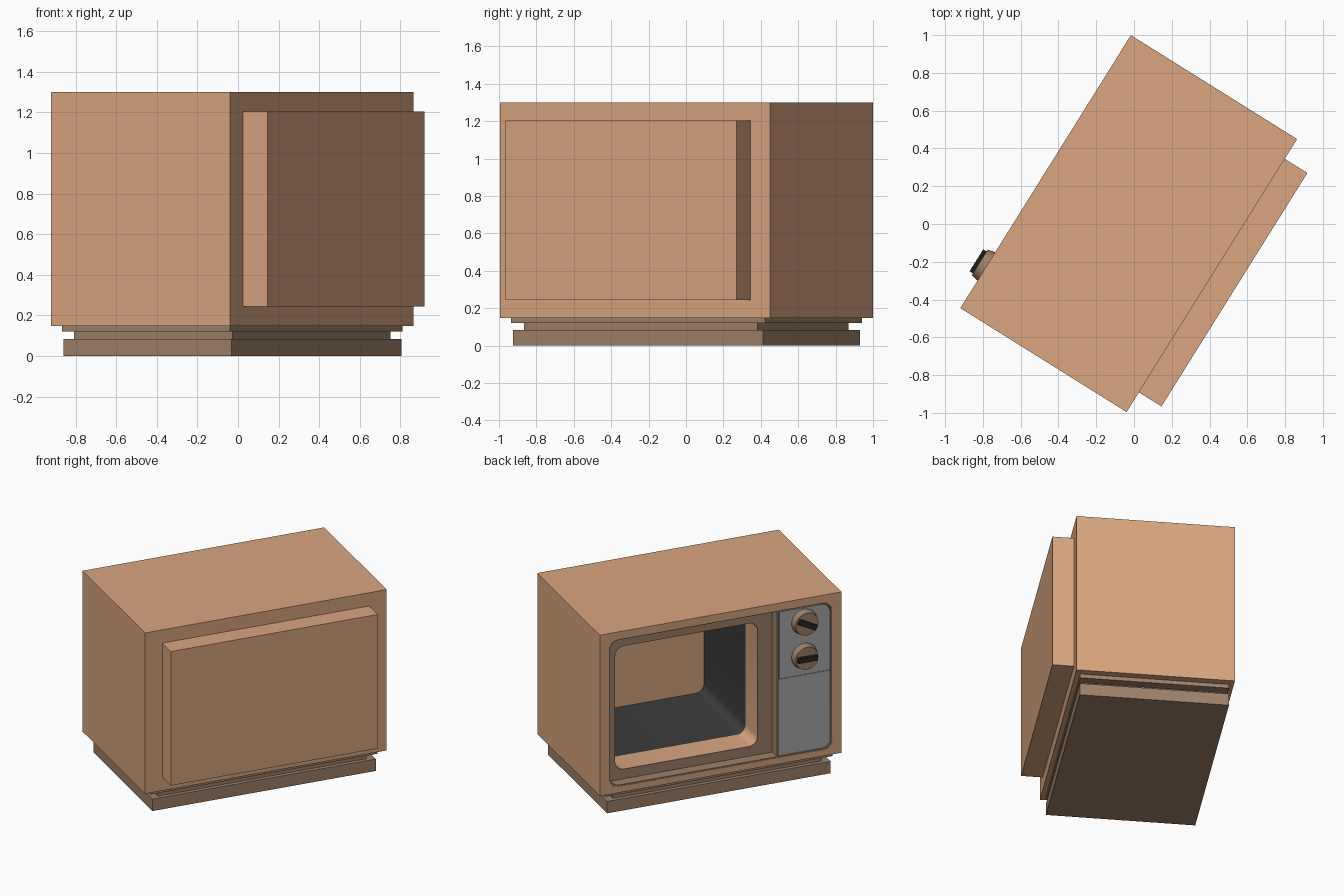
import bpy, bmesh
from math import sin, cos, pi, radians
from mathutils import Matrix

if "Cube" in bpy.data.objects:
    bpy.data.objects.remove(bpy.data.objects["Cube"])

W, D, Z0, H = 1.704, 1.038, 0.148, 1.152   # cabinet width, depth, underside, height


def material(name, rgb):
    m = bpy.data.materials.new(name)
    m.diffuse_color = (*rgb, 1)
    m.use_nodes = True
    m.node_tree.nodes["Principled BSDF"].inputs["Base Color"].default_value = m.diffuse_color
    return m


TAN = material("light_wood", (0.70, 0.38, 0.21))
BROWN = material("dark_wood", (0.35, 0.22, 0.14))
GREY = material("panel_grey", (0.40, 0.40, 0.40))
DARK = material("tube_dark", (0.045, 0.045, 0.045))
BLACK = material("black", (0.02, 0.02, 0.02))


def rounded(u0, u1, v0, v1, radii=(0, 0, 0, 0), n=6):
    """Rounded rectangle; radii run bottom-left, bottom-right, top-right, top-left."""
    pts = []
    corners = ((u0, v0, 1, 1), (u1, v0, -1, 1), (u1, v1, -1, -1), (u0, v1, 1, -1))
    for i, ((u, v, su, sv), r) in enumerate(zip(corners, radii)):
        if r == 0:
            pts.append((u, v))
            continue
        for k in range(n + 1):
            a = pi + i * pi / 2 + k * pi / 2 / n
            pts.append((u + su * r + r * cos(a), v + sv * r + r * sin(a)))
    return pts


def prism(name, pts, d0, d1, mat=None, caps=True):
    """Extrude a front-view outline from depth d0 to d1 behind the cabinet front."""
    bm = bmesh.new()
    rings = [[bm.verts.new((u - W / 2, d - D / 2, v + Z0)) for u, v in pts] for d in (d0, d1)]
    n = len(pts)
    for i in range(n):
        j = (i + 1) % n
        bm.faces.new((rings[0][i], rings[0][j], rings[1][j], rings[1][i]))
    if caps:
        bm.faces.new(rings[0])
        bm.faces.new(rings[1])
        bmesh.ops.recalc_face_normals(bm, faces=bm.faces)
    else:
        bmesh.ops.reverse_faces(bm, faces=bm.faces)
    me = bpy.data.meshes.new(name)
    bm.to_mesh(me)
    bm.free()
    ob = bpy.data.objects.new(name, me)
    bpy.context.collection.objects.link(ob)
    if mat:
        me.materials.append(mat)
    return ob


def cut(ob, pts, d0, d1):
    """Subtract a prism from an object."""
    c = prism("cutter", pts, d0, d1)
    c.hide_render = True
    mod = ob.modifiers.new("cut", 'BOOLEAN')
    mod.operation, mod.solver, mod.object = 'DIFFERENCE', 'EXACT', c
    bpy.context.view_layer.objects.active = ob
    bpy.ops.object.modifier_apply(modifier=mod.name)
    bpy.data.objects.remove(c)


def centred(name, hx, hy, z0, z1, mat):
    """Block centred under the cabinet, given half sizes."""
    return prism(name, rounded(W / 2 - hx, W / 2 + hx, z0 - Z0, z1 - Z0),
                 D / 2 - hy, D / 2 + hy, mat)


R = 0.06
bay = rounded(0.065, 1.638, 0.045, 1.10, (R,) * 4)            # recess over the whole front
opening = rounded(0.143, 1.147, 0.122, 1.004, (R,) * 4)       # screen hole

# Cabinet with front recess and screen cavity
cabinet = prism("cabinet", rounded(0, W, 0, H), 0, D, TAN)
cut(cabinet, bay, -0.1, 0.09)
cut(cabinet, opening, -0.1, 0.96)

# Raised box on the back
prism("back_cover", rounded(W / 2 - 0.729, W / 2 + 0.729, 0.097, 1.057), D, D + 0.141, TAN)

# Front insert: sunken screen surround, divider and control panel bed
insert = prism("front_insert", bay, 0.003, 0.09, BROWN)
cut(insert, rounded(0.073, 1.25, 0.053, 1.092, (R, 0, 0, R)), -0.1, 0.08)
cut(insert, rounded(1.262, 1.630, 0.053, 1.092, (0, R, R, 0)), -0.1, 0.03)
cut(insert, opening, -0.1, 0.2)

# Dark lining of the picture tube
tube = rounded(0.148, 1.142, 0.127, 0.999, (R,) * 4)
prism("tube_lining", tube, 0.27, 0.959, DARK, caps=False)

# Control panels
prism("lower_panel", rounded(1.262, 1.630, 0.053, 0.60, (0, R, 0, 0)), 0.012, 0.03, GREY)
prism("upper_panel", rounded(1.268, 1.624, 0.606, 1.086, (0, 0, R, 0)), 0.004, 0.03, GREY)

# Two knobs, each a tapered disc with a black grip bar
for name, z, tilt in (("upper_knob", 0.985, 27), ("lower_knob", 0.74, 0)):
    x, zz = 1.444 - W / 2, z + Z0
    bpy.ops.mesh.primitive_cone_add(vertices=32, radius1=0.09, radius2=0.08, depth=0.045,
                                    location=(x, -D / 2 - 0.0185, zz), rotation=(pi / 2, 0, 0))
    knob = bpy.context.object
    knob.name = name
    knob.data.materials.append(BROWN)
    bpy.ops.mesh.primitive_cube_add(size=1, location=(x, -D / 2 - 0.047, zz),
                                    rotation=(0, radians(tilt), 0))
    grip = bpy.context.object
    grip.name = name + "_grip"
    grip.scale = (0.135, 0.03, 0.036)
    grip.data.materials.append(BLACK)

# Stepped plinth
centred("plinth_top", 0.801, 0.488, 0.12, 0.148, BROWN)
centred("plinth_neck", 0.736, 0.460, 0.085, 0.12, BROWN)
centred("plinth_foot", 0.788, 0.489, 0.0, 0.085, BROWN)

# Smooth the rounded corners, then turn the whole set into place
bpy.context.view_layer.update()
turn = Matrix.Translation((-0.028, 0.002, 0)) @ Matrix.Rotation(radians(-122), 4, 'Z')
for ob in list(bpy.context.scene.objects):
    bpy.ops.object.select_all(action='DESELECT')
    ob.select_set(True)
    bpy.context.view_layer.objects.active = ob
    bpy.ops.object.shade_smooth_by_angle(angle=radians(30))
    ob.matrix_world = turn @ ob.matrix_world
